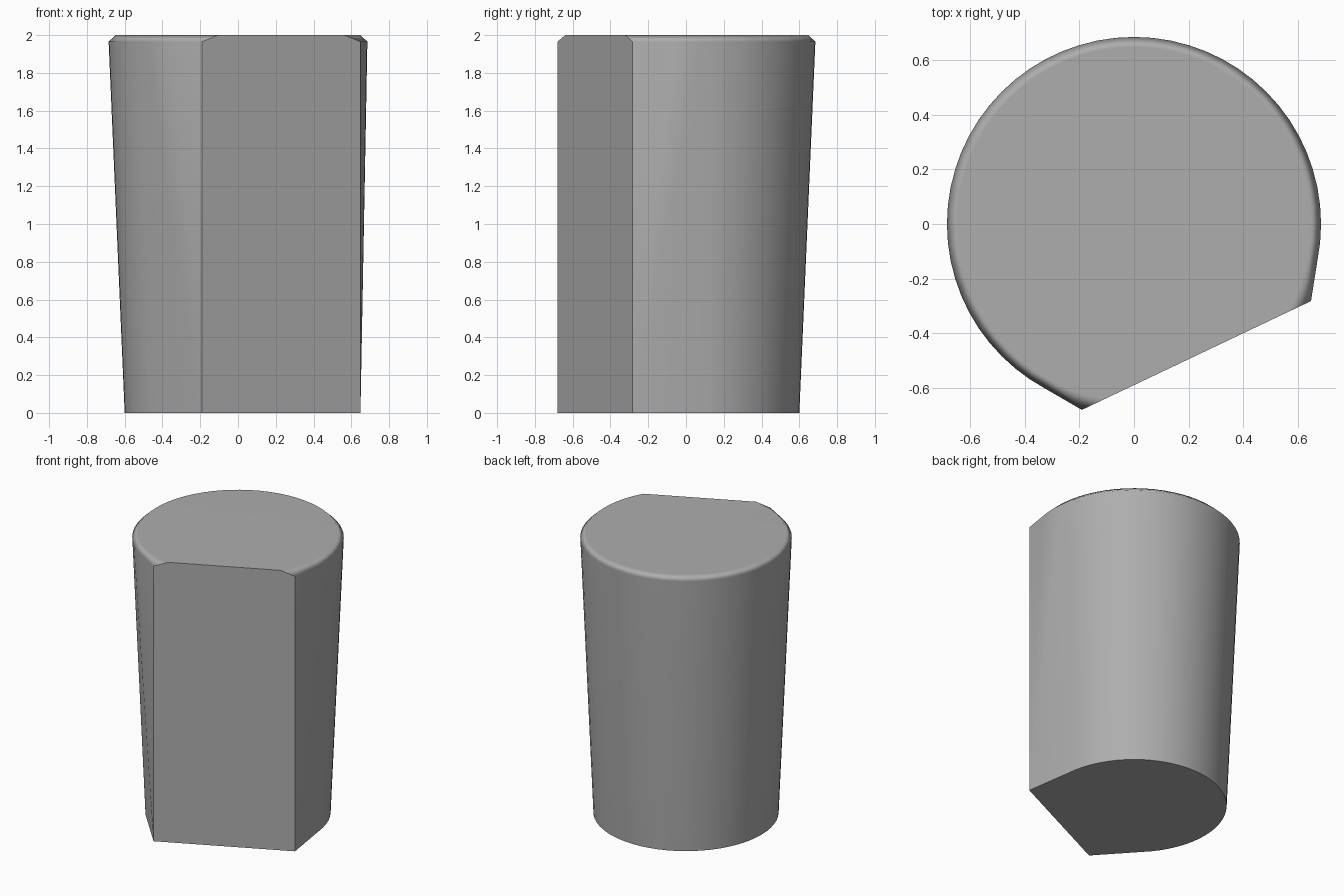
import bpy, bmesh
from math import cos, sin, pi, radians, acos
from mathutils import Vector

if "Cube" in bpy.data.objects:
    bpy.data.objects.remove(bpy.data.objects["Cube"])

SEGMENTS = 64
FLAT_ANGLE = radians(-64.6)   # direction the keyed flat faces
FLAT_DIST = 0.533             # distance of the flat from the axis
CORNER_R = 0.707              # radius of the two key corners


def polar(radius, angle, z):
    return Vector((radius * cos(angle), radius * sin(angle), z))


def ring(radius, z, corners):
    """Circle cut by the flat; its ends are key corners or plain chord ends."""
    normal = polar(1, FLAT_ANGLE, 0)
    circle = [polar(radius, 2 * pi * i / SEGMENTS, z) for i in range(SEGMENTS)]
    points = [p for p in circle if p.dot(normal) < FLAT_DIST - 0.001]
    end_r = CORNER_R if corners else radius
    spread = acos(FLAT_DIST / end_r)
    return points + [polar(end_r, FLAT_ANGLE + s * spread, z) for s in (-1, 1)]


# Tapered plug: base, top of the wall, and the chamfered rim
bm = bmesh.new()
for radius, z, corners in ((0.60, 0, True), (0.685, 1.965, True), (0.648, 2.0, False)):
    for p in ring(radius, z, corners):
        bm.verts.new(p)
bmesh.ops.convex_hull(bm, input=bm.verts)
bmesh.ops.delete(bm, geom=[v for v in bm.verts if not v.link_faces], context='VERTS')
bmesh.ops.dissolve_limit(bm, angle_limit=radians(0.5), verts=bm.verts, edges=bm.edges)
bmesh.ops.recalc_face_normals(bm, faces=bm.faces)

mesh = bpy.data.meshes.new("tapered_plug")
bm.to_mesh(mesh)
bm.free()
plug = bpy.data.objects.new("tapered_plug", mesh)
bpy.context.collection.objects.link(plug)

# Dark grey finish
grey = bpy.data.materials.new("dark_grey")
grey.diffuse_color = (0.42, 0.42, 0.42, 1)
grey.use_nodes = True
grey.node_tree.nodes["Principled BSDF"].inputs["Base Color"].default_value = grey.diffuse_color
mesh.materials.append(grey)

# Smooth wall and rim, crisp base and key corners, evenly shaded flat top
bpy.context.view_layer.objects.active = plug
plug.select_set(True)
bpy.ops.object.shade_smooth_by_angle(angle=radians(50))
weighted = plug.modifiers.new("flat_top_shading", 'WEIGHTED_NORMAL')
weighted.keep_sharp = True
